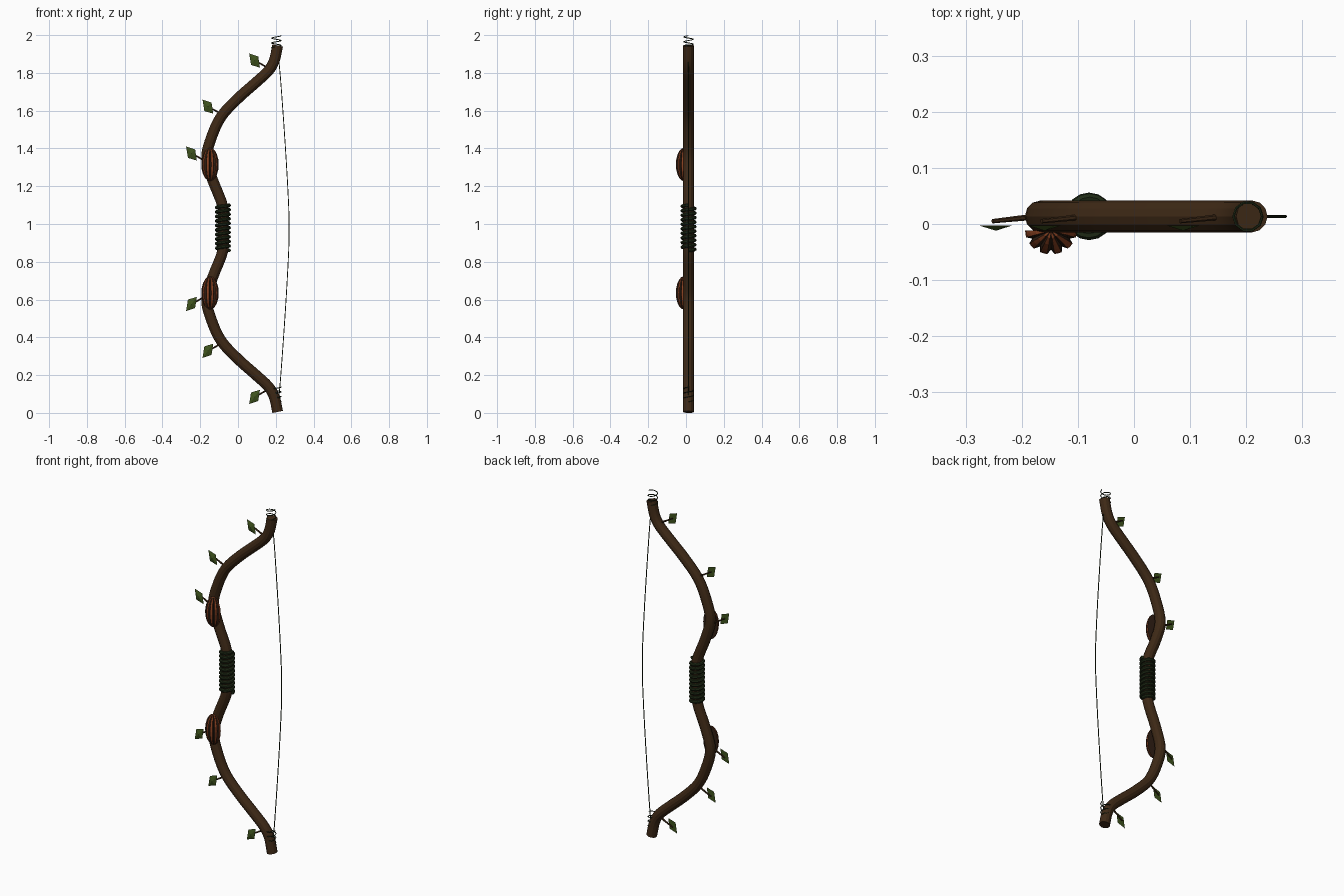
import bpy, bmesh, math
from mathutils import Vector

if "Cube" in bpy.data.objects:
    bpy.data.objects.remove(bpy.data.objects["Cube"])

MID = 0.975      # height the bow is mirrored about
YC = 0.0135      # depth of the bow centre line


def material(name, rgb):
    m = bpy.data.materials.new(name)
    m.diffuse_color = (*rgb, 1)
    m.use_nodes = True
    m.node_tree.nodes["Principled BSDF"].inputs["Base Color"].default_value = m.diffuse_color
    return m


WOOD = material("dark brown wood", (0.048, 0.022, 0.008))
VINE = material("dark vine green", (0.014, 0.024, 0.008))
LEAF = material("leaf green", (0.048, 0.085, 0.012))
POD = material("burnt orange", (0.26, 0.055, 0.016))
GROOVE = material("groove brown", (0.03, 0.014, 0.007))


def mir(z, s):
    return MID + s * (z - MID)


def smooth_path(pts, n=4):
    """Catmull-Rom points through pts."""
    p = [Vector(q) for q in pts]
    p = [2 * p[0] - p[1]] + p + [2 * p[-1] - p[-2]]
    out = []
    for a, b, c, d in zip(p, p[1:], p[2:], p[3:]):
        for i in range(n):
            t = i / n
            out.append(0.5 * (2 * b + (c - a) * t + (2 * a - 5 * b + 4 * c - d) * t * t
                              + (3 * b - a - 3 * c + d) * t ** 3))
    return out + [p[-2]]


def tube(name, pts, r, mat, sides=8, taper=1.0):
    cu = bpy.data.curves.new(name, 'CURVE')
    cu.dimensions = '3D'
    cu.bevel_depth = r
    cu.bevel_resolution = (sides - 4) // 2
    cu.use_fill_caps = True
    sp = cu.splines.new('POLY')
    sp.points.add(len(pts) - 1)
    for i, (q, p) in enumerate(zip(sp.points, pts)):
        q.co = (*p, 1)
        q.radius = 1 + (taper - 1) * i / (len(pts) - 1)
    cu.materials.append(mat)
    ob = bpy.data.objects.new(name, cu)
    bpy.context.collection.objects.link(ob)
    bpy.ops.object.select_all(action='DESELECT')
    ob.select_set(True)
    bpy.context.view_layer.objects.active = ob
    bpy.ops.object.convert(target='MESH')
    bpy.ops.object.shade_smooth_by_angle(angle=math.radians(25))
    return ob


def helix(cx, z0, z1, r, turns, steps):
    n = turns * steps
    return [(cx + r * math.cos(math.tau * i / steps), YC + r * math.sin(math.tau * i / steps),
             z0 + (z1 - z0) * i / n) for i in range(n + 1)]


def mesh_object(name, bm, mats):
    bmesh.ops.recalc_face_normals(bm, faces=bm.faces)
    me = bpy.data.meshes.new(name)
    bm.to_mesh(me)
    bm.free()
    for m in mats:
        me.materials.append(m)
    ob = bpy.data.objects.new(name, me)
    bpy.context.collection.objects.link(ob)
    return ob


# recurved wooden limb: upper half profile, mirrored downwards
half = [(-0.08, MID), (-0.08, 1.09), (-0.135, 1.235), (-0.166, 1.35), (-0.14, 1.46),
        (-0.088, 1.57), (0.0, 1.665), (0.09, 1.745), (0.16, 1.81), (0.192, 1.865), (0.21, 1.945)]
full = [(x, YC, mir(z, -1)) for x, z in reversed(half[1:])] + [(x, YC, z) for x, z in half]
tube("bow_limb", smooth_path(full), 0.0285, WOOD, 12)

# wrapped vine grip
tube("grip_wrap", helix(-0.08, 0.86, 1.1, 0.033, 10, 16), 0.0095, VINE, 8)

# bow string, and coils where it is tied
ends = [(0.2, 1.9), (0.218, 1.85), (0.25, 1.42), (0.268, 1.1)]
string = [(x, YC, z) for x, z in ends] + [(0.27, YC, MID)] + \
         [(x, YC, mir(z, -1)) for x, z in reversed(ends)]
tube("bow_string", smooth_path(string), 0.0025, VINE, 6)
tube("upper_string_coil", helix(0.203, 1.92, 1.997, 0.0255, 3, 10), 0.0025, VINE, 6)
tube("lower_string_coil", helix(0.203, 0.06, 0.137, 0.0255, 3, 10), 0.0025, VINE, 6)


def leaf(name, cx, cz, s):
    """Kite leaf: flat back, shallow pyramid front."""
    bm = bmesh.new()
    outline = [(-0.029, 0.037), (0.019, 0.021), (0.028, -0.038), (-0.019, -0.024)]
    ring = [bm.verts.new((cx + x, -0.003, mir(cz + z, s))) for x, z in outline]
    peak = bm.verts.new((cx, -0.012, mir(cz, s)))
    bm.faces.new(ring)
    for a, b in zip(ring, ring[1:] + ring[:1]):
        bm.faces.new((a, b, peak))
    mesh_object(name, bm, [LEAF])


def seed_pod(name, cx, cz):
    """Half ellipsoid with raised orange ribs, dark grooves and a flat back."""
    bm = bmesh.new()
    ribs, rows = 6, 10
    cols = ribs * 4 - 1
    y0 = -0.012
    top = bm.verts.new((cx, y0, cz + 0.088))
    bot = bm.verts.new((cx, y0, cz - 0.088))
    grid = []
    for j in range(1, rows):
        a = math.pi * j / rows
        line = []
        for i in range(cols):
            k = 1.0 if i % 4 < 3 else 0.8
            t = math.pi * i / (cols - 1)
            line.append(bm.verts.new((cx - 0.046 * k * math.sin(a) * math.cos(t),
                                      y0 - 0.042 * k * math.sin(a) * math.sin(t),
                                      cz + 0.088 * math.cos(a))))
        grid.append(line)
    for i in range(cols - 1):
        fs = [bm.faces.new((top, grid[0][i], grid[0][i + 1])),
              bm.faces.new((bot, grid[-1][i + 1], grid[-1][i]))]
        for a, b in zip(grid, grid[1:]):
            fs.append(bm.faces.new((a[i], b[i], b[i + 1], a[i + 1])))
        for f in fs:
            f.material_index = 0 if i % 4 < 2 else 1
    back = bm.faces.new([top] + [r[0] for r in grid] + [bot] + [r[-1] for r in reversed(grid)])
    back.material_index = 1
    mesh_object(name, bm, [POD, GROOVE])


# leaves on short stems and seed pods, on both halves of the bow
# each entry: leaf centre x, z
for side, s in (("upper", 1), ("lower", -1)):
    for i, (x, z) in enumerate([(-0.246, 1.374), (-0.159, 1.622), (0.088, 1.866)]):
        stem = [(x + 0.085, 0.0135, mir(z - 0.05, s)), (x + 0.05, 0.011, mir(z - 0.028, s)),
                (x - 0.006, 0.005, mir(z + 0.004, s))]
        tube(f"{side}_stem_{i + 1}", stem, 0.0065, WOOD, 6, 0.6)
        leaf(f"{side}_leaf_{i + 1}", x, z, s)
    seed_pod(f"{side}_seed_pod", -0.148, mir(1.315, s))
